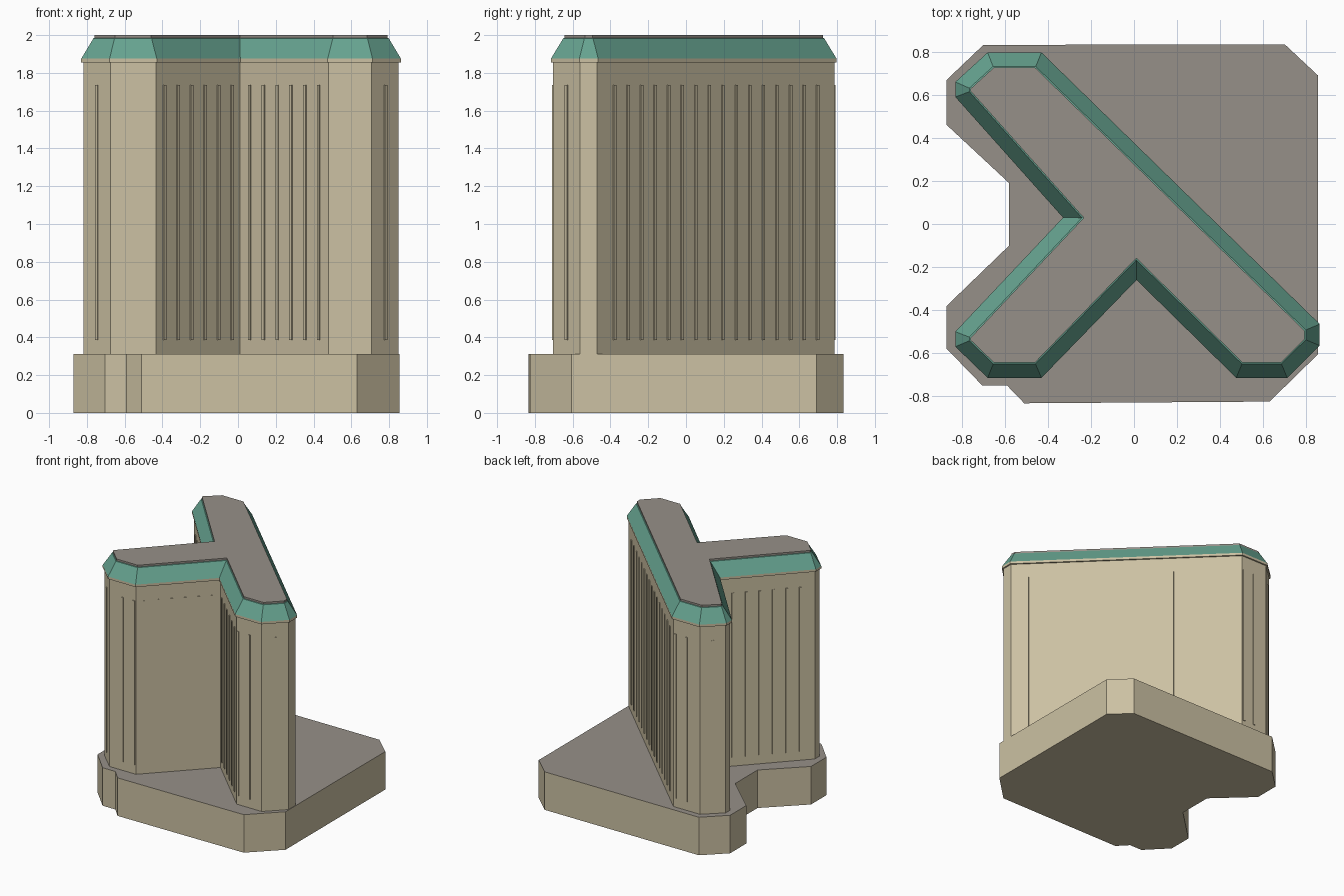
import bpy, bmesh
from mathutils import Vector

if "Cube" in bpy.data.objects:
    bpy.data.objects.remove(bpy.data.objects["Cube"])


def mat(name, rgb):
    lin = [(c / 255 / 12.92) if c < 11 else ((c / 255 + 0.055) / 1.055) ** 2.4 for c in rgb]
    m = bpy.data.materials.new(name)
    m.diffuse_color = (*lin, 1)
    m.use_nodes = True
    m.node_tree.nodes["Principled BSDF"].inputs["Base Color"].default_value = m.diffuse_color
    return m


stone = mat("beige_stone", (204, 193, 163))
copper = mat("green_copper", (102, 163, 144))
gravel = mat("grey_roof", (150, 144, 136))


def offset(poly, d):
    """Mitred offset of a counter-clockwise outline; positive d grows it."""
    out, n = [], len(poly)
    for i in range(n):
        a, b, c = (Vector(poly[(i + k) % n]) for k in (-1, 0, 1))
        e, f = (b - a).normalized(), (c - b).normalized()
        n1, n2 = Vector((e.y, -e.x)), Vector((f.y, -f.x))
        out.append(tuple(b + (n1 + n2) * (d / (1 + n1.dot(n2)))))
    return out


def finish(name, bm, mats):
    me = bpy.data.meshes.new(name)
    bm.to_mesh(me)
    bm.free()
    for m in mats:
        me.materials.append(m)
    ob = bpy.data.objects.new(name, me)
    bpy.context.collection.objects.link(ob)
    return ob


def stack(name, rings, band_mats, cap_mat, mats):
    """Loft equal-count outlines upward, with one material per band."""
    bm = bmesh.new()
    vs = [[bm.verts.new((x, y, z)) for x, y in p] for p, z in rings]
    n = len(vs[0])
    bm.faces.new(vs[0][::-1])
    bm.faces.new(vs[-1]).material_index = cap_mat
    for lo, hi, mi in zip(vs, vs[1:], band_mats):
        for i in range(n):
            j = (i + 1) % n
            bm.faces.new((lo[i], lo[j], hi[j], hi[i])).material_index = mi
    return finish(name, bm, mats)


# Podium with chamfered corners and a notch on the left
podium = [(-0.87, -0.58), (-0.705, -0.75), (-0.59, -0.75), (-0.51, -0.833),
          (0.63, -0.825), (0.855, -0.605), (0.855, 0.69), (0.70, 0.835),
          (-0.70, 0.832), (-0.87, 0.67), (-0.87, 0.46), (-0.58, 0.19),
          (-0.58, -0.10), (-0.87, -0.38)]
stack("podium", [(podium, 0), (podium, 0.312)], [0], 1, [stone, gravel])

# Three-armed tower shaft
eaves = [(-0.68, -0.715), (-0.43, -0.715), (0.012, -0.26), (0.475, -0.715),
         (0.712, -0.715), (0.863, -0.565), (0.863, -0.465), (-0.43, 0.797),
         (-0.68, 0.797), (-0.83, 0.66), (-0.83, 0.59), (-0.33, 0.03),
         (-0.83, -0.50), (-0.83, -0.57)]
wall = offset(eaves, -0.012)
stack("tower_walls", [(wall, 0.30), (wall, 1.86)], [0], 0, [stone])

# Mansard roof: stone lip, copper slope, grey flat top
top = offset(eaves, -0.065)
flat = offset(eaves, -0.071)
stack("mansard_roof", [(eaves, 1.855), (eaves, 1.875), (top, 1.983), (flat, 1.985), (flat, 2.0)],
      [0, 1, 1, 2], 2, [stone, copper, gravel])

# Shallow vertical ribs: (count, shift along the wall) for each wall
ribs = [(2, 0.05), (6, 0), (6, 0), (2, -0.05), (1, 0), (0, 0), (16, 0),
        (2, -0.05), (1, 0), (0, 0), (6, 0), (6, 0), (0, 0), (1, 0)]
bm = bmesh.new()
for i, (count, shift) in enumerate(ribs):
    a, b = Vector(wall[i]), Vector(wall[(i + 1) % len(wall)])
    t = (b - a).normalized()
    nrm = Vector((t.y, -t.x))
    for k in range(count):
        c = (a + b) / 2 + t * (shift + (k - (count - 1) / 2) * 0.1025)
        corners = [c + t * s * 0.009 + nrm * d
                   for s, d in ((-1, -0.01), (-1, 0.007), (1, 0.007), (1, -0.01))]
        lo, hi = ([bm.verts.new((p.x, p.y, z)) for p in corners] for z in (0.385, 1.735))
        bm.faces.new(lo[::-1])
        bm.faces.new(hi)
        for q in range(4):
            r = (q + 1) % 4
            bm.faces.new((lo[q], lo[r], hi[r], hi[q]))
bmesh.ops.recalc_face_normals(bm, faces=bm.faces)
finish("wall_ribs", bm, [stone])
